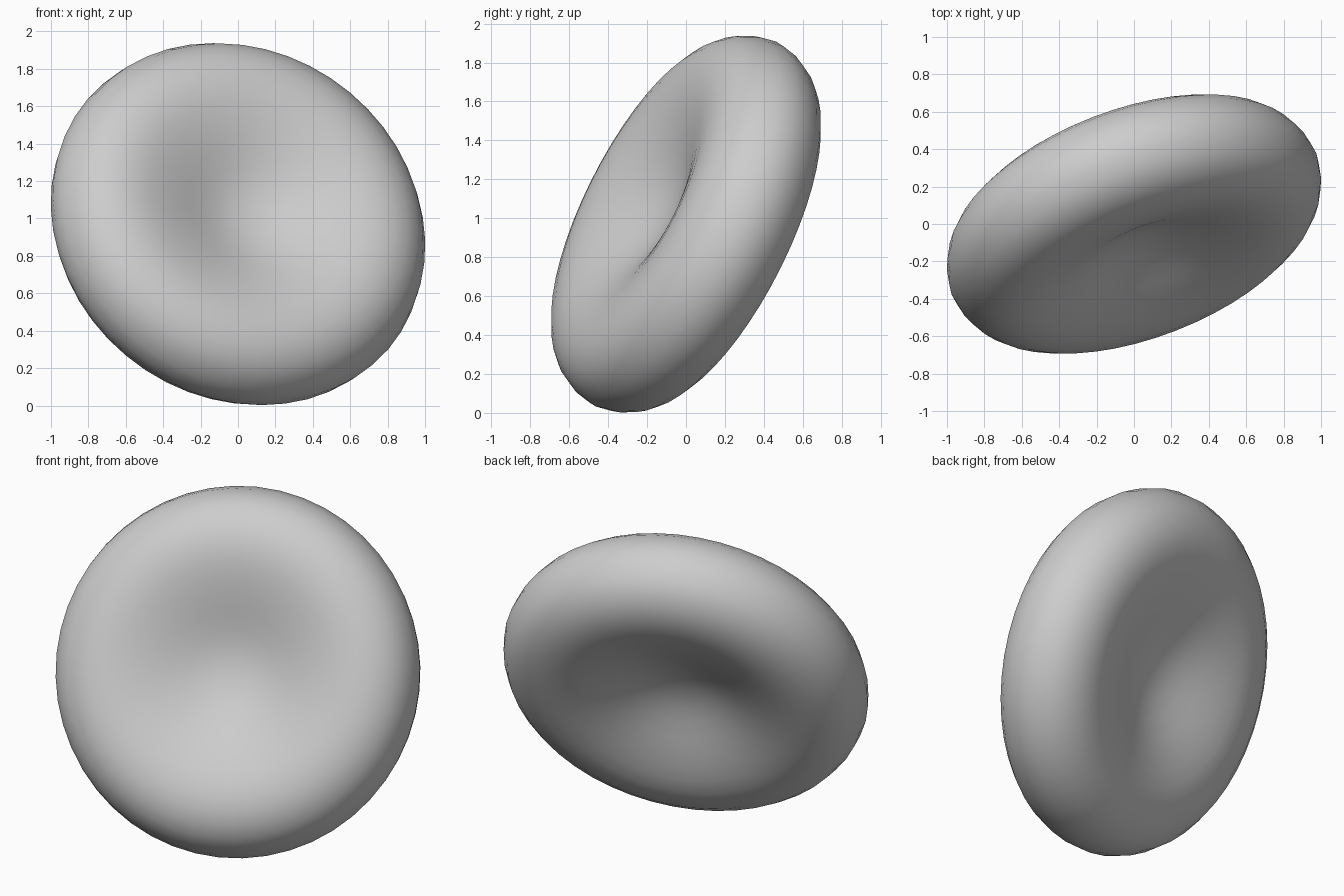
import bpy, bmesh, math
from mathutils import Vector, Matrix

if "Cube" in bpy.data.objects:
    bpy.data.objects.remove(bpy.data.objects["Cube"])

# Half cross-section of the dimpled disc: (radius, half thickness)
PROFILE = [(0.08, 0.114), (0.16, 0.129), (0.25, 0.158), (0.35, 0.199), (0.43, 0.231),
           (0.52, 0.262), (0.61, 0.286), (0.7, 0.298), (0.79, 0.291), (0.87, 0.266),
           (0.94, 0.221), (0.99, 0.166), (1.03, 0.085), (1.046, 0.0)]
CENTRE = 0.11
SEGMENTS = 48
AXIS = Vector((0.327, -0.843, 0.428))
MID_HEIGHT = 0.97

# Full profile runs from the upper dimple, around the rim, to the lower dimple
rings = PROFILE + [(r, -h) for r, h in reversed(PROFILE[:-1])]

bm = bmesh.new()
loops = []
for r, h in rings:
    loops.append([bm.verts.new((r * math.cos(a), r * math.sin(a), h))
                  for a in (2 * math.pi * i / SEGMENTS for i in range(SEGMENTS))])
for upper, lower in zip(loops, loops[1:]):
    for i in range(SEGMENTS):
        j = (i + 1) % SEGMENTS
        bm.faces.new((upper[i], lower[i], lower[j], upper[j]))

# Close both dimples with a fan
for loop, h in ((loops[0], CENTRE), (loops[-1], -CENTRE)):
    tip = bm.verts.new((0, 0, h))
    for i in range(SEGMENTS):
        bm.faces.new((loop[i], loop[(i + 1) % SEGMENTS], tip))
bmesh.ops.recalc_face_normals(bm, faces=bm.faces)

# Tilt the disc and lift it onto the ground
tilt = AXIS.normalized().to_track_quat('Z', 'Y').to_matrix().to_4x4()
bm.transform(Matrix.Translation((0, 0, MID_HEIGHT)) @ tilt)
for face in bm.faces:
    face.smooth = True

mesh = bpy.data.meshes.new("dimpled_disc")
bm.to_mesh(mesh)
bm.free()

grey = bpy.data.materials.new("light_grey")
grey.diffuse_color = (0.61, 0.61, 0.61, 1)
grey.use_nodes = True
grey.node_tree.nodes["Principled BSDF"].inputs["Base Color"].default_value = grey.diffuse_color
mesh.materials.append(grey)
disc = bpy.data.objects.new("dimpled_disc", mesh)
bpy.context.collection.objects.link(disc)
